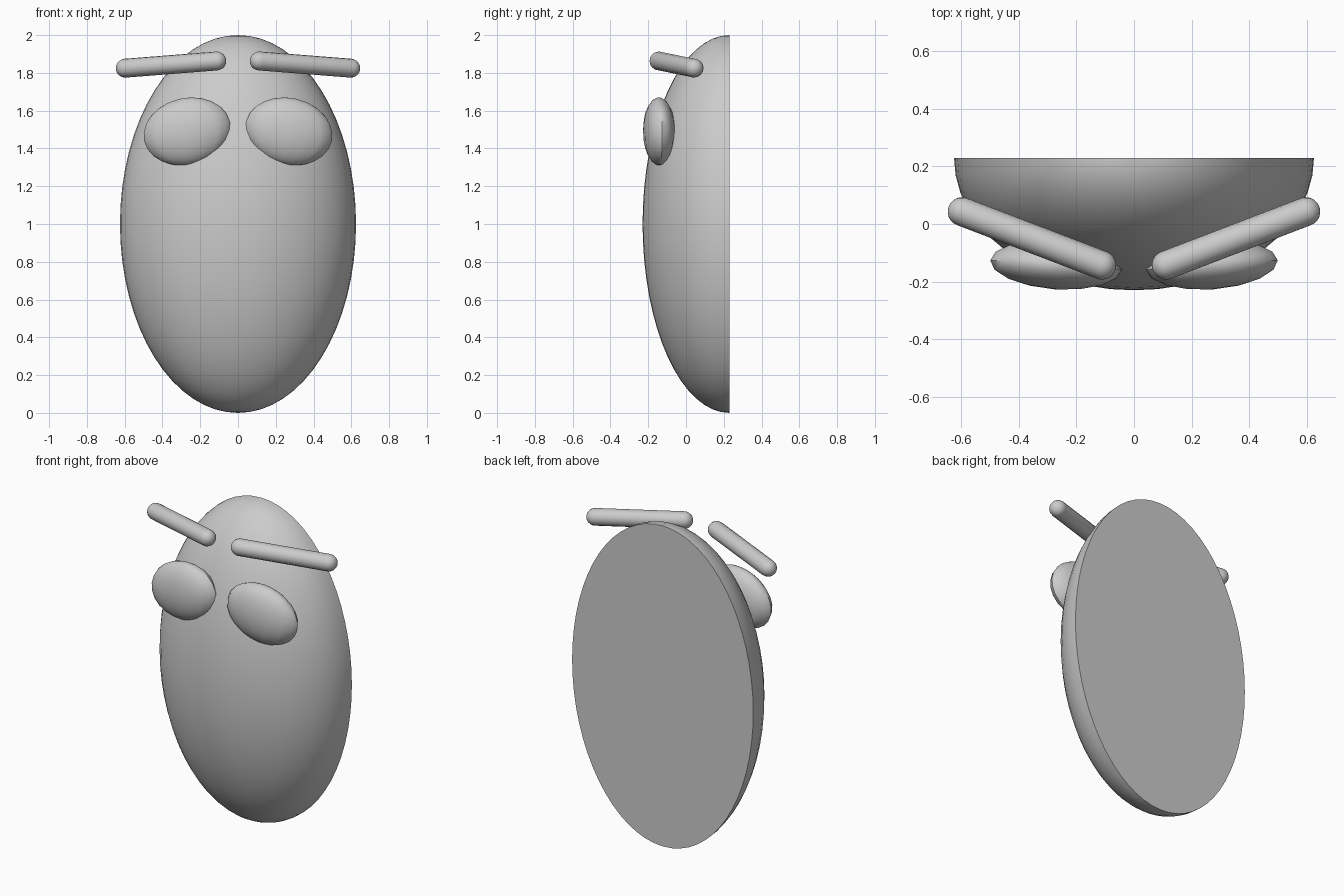
import bpy, bmesh, math
from mathutils import Vector, Matrix

if "Cube" in bpy.data.objects:
    bpy.data.objects.remove(bpy.data.objects["Cube"])


def make_object(name, bm):
    bmesh.ops.recalc_face_normals(bm, faces=bm.faces)
    mesh = bpy.data.meshes.new(name)
    bm.to_mesh(mesh)
    bm.free()
    ob = bpy.data.objects.new(name, mesh)
    bpy.context.collection.objects.link(ob)
    bpy.ops.object.select_all(action='DESELECT')
    ob.select_set(True)
    bpy.context.view_layer.objects.active = ob
    bpy.ops.object.shade_smooth_by_angle(angle=math.radians(40))
    return ob


def ellipsoid(radii, segments, rings):
    bm = bmesh.new()
    bmesh.ops.create_uvsphere(bm, u_segments=segments, v_segments=rings, radius=1)
    bmesh.ops.scale(bm, vec=radii, verts=bm.verts)
    return bm


def capsule(start, end, r, segments=16, steps=6):
    # Half-outline of a round-ended bar, spun around its axis
    start, end = Vector(start), Vector(end)
    length = (end - start).length
    angles = [math.pi / 2 * i / steps for i in range(steps + 1)]
    outline = [(r * math.sin(a), -r * math.cos(a)) for a in angles]
    outline += [(x, length - z) for x, z in reversed(outline)]
    bm = bmesh.new()
    vs = [bm.verts.new((x, 0, z)) for x, z in outline]
    edges = [bm.edges.new(pair) for pair in zip(vs, vs[1:])]
    bmesh.ops.spin(bm, geom=vs + edges, cent=(0, 0, 0), axis=(0, 0, 1),
                   angle=math.tau, steps=segments)
    bmesh.ops.remove_doubles(bm, verts=bm.verts, dist=1e-5)
    turn = (end - start).to_track_quat('Z', 'Y').to_matrix().to_4x4()
    bmesh.ops.transform(bm, matrix=Matrix.Translation(start) @ turn, verts=bm.verts)
    return bm


# Head: front half of an egg-shaped ellipsoid with a flat back
bm = ellipsoid((0.625, 0.46, 1.0), 48, 32)
bmesh.ops.bisect_plane(bm, geom=bm.verts[:] + bm.edges[:] + bm.faces[:], dist=1e-4,
                       plane_co=(0, 0, 0), plane_no=(0, 1, 0), clear_outer=True)
bmesh.ops.holes_fill(bm, edges=[e for e in bm.edges if e.is_boundary], sides=0)
bmesh.ops.translate(bm, vec=(0, 0.23, 1.0), verts=bm.verts)
make_object("head", bm)

for side, label in ((-1, "left"), (1, "right")):
    # Eyes: flattened ellipsoids, tilted with the inner end up
    bm = ellipsoid((0.233, 0.085, 0.177), 16, 12)
    pose = (Matrix.Translation((side * 0.27, -0.142, 1.49))
            @ Matrix.Rotation(side * math.radians(4), 4, 'Z')
            @ Matrix.Rotation(side * math.radians(13), 4, 'Y'))
    bmesh.ops.transform(bm, matrix=pose, verts=bm.verts)
    make_object(label + "_eye", bm)

    # Eyebrows: round-ended bars sloping back and down outwards
    bm = capsule((side * 0.112, -0.143, 1.863), (side * 0.597, 0.043, 1.825), 0.05)
    make_object(label + "_eyebrow", bm)
